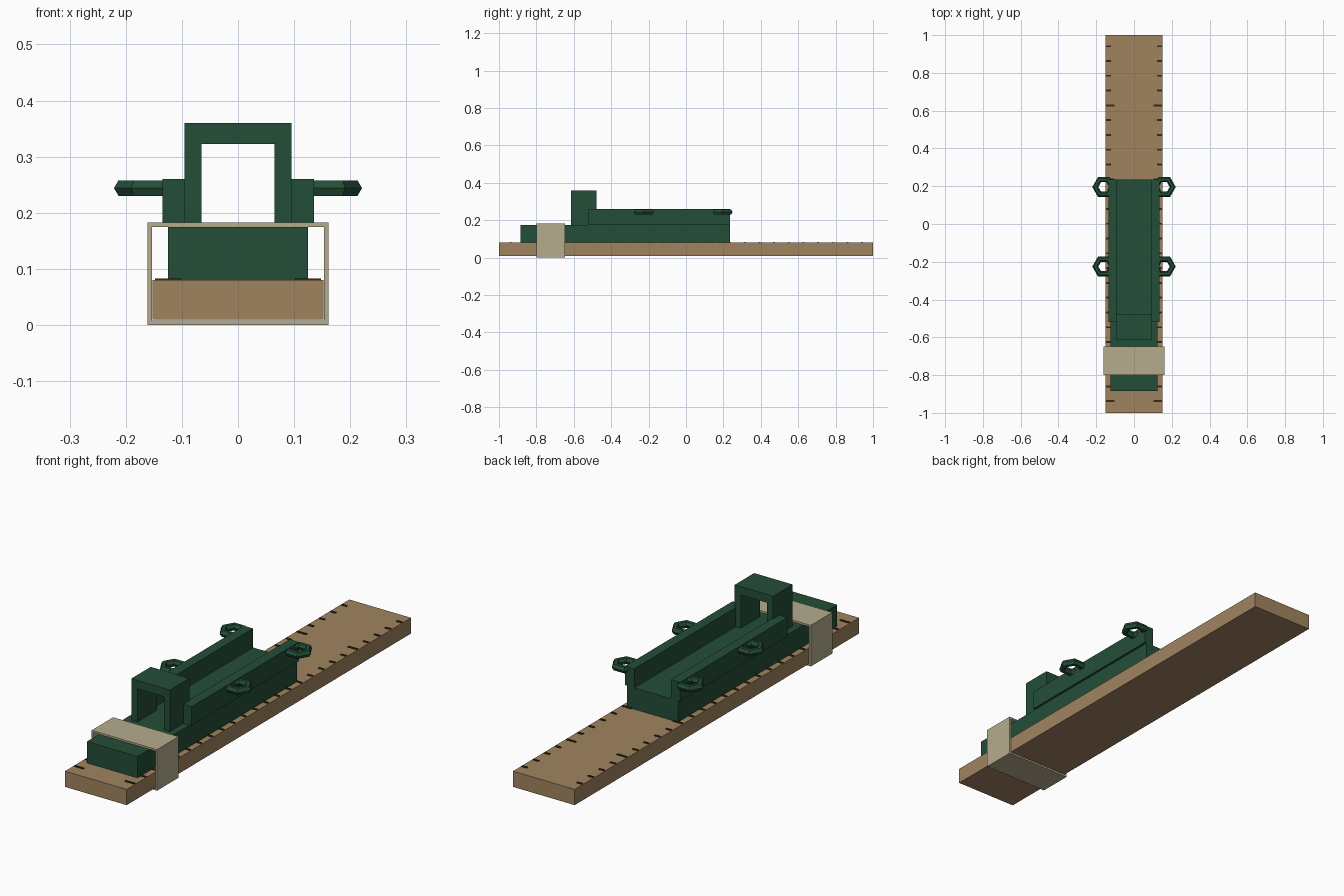
import bpy, bmesh, math
from mathutils import Matrix, Vector

if "Cube" in bpy.data.objects:
    bpy.data.objects.remove(bpy.data.objects["Cube"], do_unlink=True)


def material(name, rgb):
    m = bpy.data.materials.new(name)
    m.use_nodes = True
    lin = [((c / 255 + 0.055) / 1.055) ** 2.4 for c in rgb] + [1]
    m.diffuse_color = lin
    m.node_tree.nodes["Principled BSDF"].inputs["Base Color"].default_value = lin
    return m


green = material("dark green", (36, 78, 56))
wood = material("wood brown", (160, 132, 95))
cream = material("cream band", (181, 172, 141))
ink = material("dark brown marks", (62, 38, 20))


def finish(bm, name, mat):
    bmesh.ops.recalc_face_normals(bm, faces=bm.faces)
    me = bpy.data.meshes.new(name)
    bm.to_mesh(me)
    bm.free()
    me.materials.append(mat)
    ob = bpy.data.objects.new(name, me)
    bpy.context.collection.objects.link(ob)
    return ob


def add_box(bm, x, y, z):
    size = [b - a for a, b in (x, y, z)]
    mid = [(a + b) / 2 for a, b in (x, y, z)]
    mat = Matrix.Translation(mid) @ Matrix.Diagonal((*size, 1))
    bmesh.ops.create_cube(bm, size=1, matrix=mat)


def box(name, mat, x, y, z):
    bm = bmesh.new()
    add_box(bm, x, y, z)
    return finish(bm, name, mat)


def extrude_profile(name, mat, loops, y):
    """Extrude an outline in x-z, optionally with a matching inner loop, along y."""
    bm = bmesh.new()
    rings = [[[bm.verts.new((px, yy, pz)) for px, pz in lp] for lp in loops] for yy in y]
    n = len(loops[0])
    for i in range(n):
        j = (i + 1) % n
        for k in range(len(loops)):
            a, b = rings[0][k], rings[1][k]
            bm.faces.new((a[i], a[j], b[j], b[i]))
        if len(loops) == 2:
            for o, q in rings:
                bm.faces.new((o[i], o[j], q[j], q[i]))
    if len(loops) == 1:
        for r in rings:
            bm.faces.new(r[0])
    return finish(bm, name, mat)


def rect(w, z0, z1):
    return [(-w, z0), (w, z0), (w, z1), (-w, z1)]


def ring(name, mat, centre, radius, thick, sides=6):
    """Low-poly ring lying flat, with a hexagonal section."""
    bm = bmesh.new()
    loops = []
    for i in range(sides):
        a = math.tau * i / sides
        loop = []
        for j in range(6):
            b = math.tau * j / 6
            r = radius + thick * math.cos(b)
            p = Vector((r * math.cos(a), r * math.sin(a), thick * math.sin(b)))
            loop.append(bm.verts.new(p + Vector(centre)))
        loops.append(loop)
    for i in range(sides):
        p, q = loops[i], loops[(i + 1) % sides]
        for j in range(6):
            k = (j + 1) % 6
            bm.faces.new((p[j], q[j], q[k], p[k]))
    return finish(bm, name, mat)


# Wooden ruler board
box("ruler_board", wood, (-0.152, 0.152), (-1, 1), (0.01, 0.08))

# Graduation marks along both edges, every fifth one longer
bm = bmesh.new()
for k in range(25):
    y = -0.938 + k * 0.0783
    inner = 0.102 if k % 5 == 0 else 0.122
    for s in (-1, 1):
        add_box(bm, sorted((s * inner, s * 0.148)), (y - 0.005, y + 0.005), (0.078, 0.083))
finish(bm, "ruler_marks", ink)

# Carriage body
box("carriage_base", green, (-0.125, 0.125), (-0.885, 0.235), (0.08, 0.175))

# Side rails and their tie rings
for side, s in (("left", 1), ("right", -1)):
    box(side + "_rail", green, sorted((s * 0.09, s * 0.135)), (-0.52, 0.235), (0.175, 0.26))
    for place, y in (("front", -0.225), ("back", 0.196)):
        ring(f"{side}_{place}_ring", green, (s * 0.16, y, 0.244), 0.045, 0.016)

# Upright arch
arch = [(-0.095, 0.175), (-0.095, 0.36), (0.095, 0.36), (0.095, 0.175),
        (0.065, 0.175), (0.065, 0.323), (-0.065, 0.323), (-0.065, 0.175)]
extrude_profile("arch_sight", green, [arch], (-0.615, -0.478))

# Strap wrapped around board and carriage
extrude_profile("strap_band", cream,
                [rect(0.161, 0, 0.183), rect(0.153, 0.008, 0.175)], (-0.8, -0.648))
